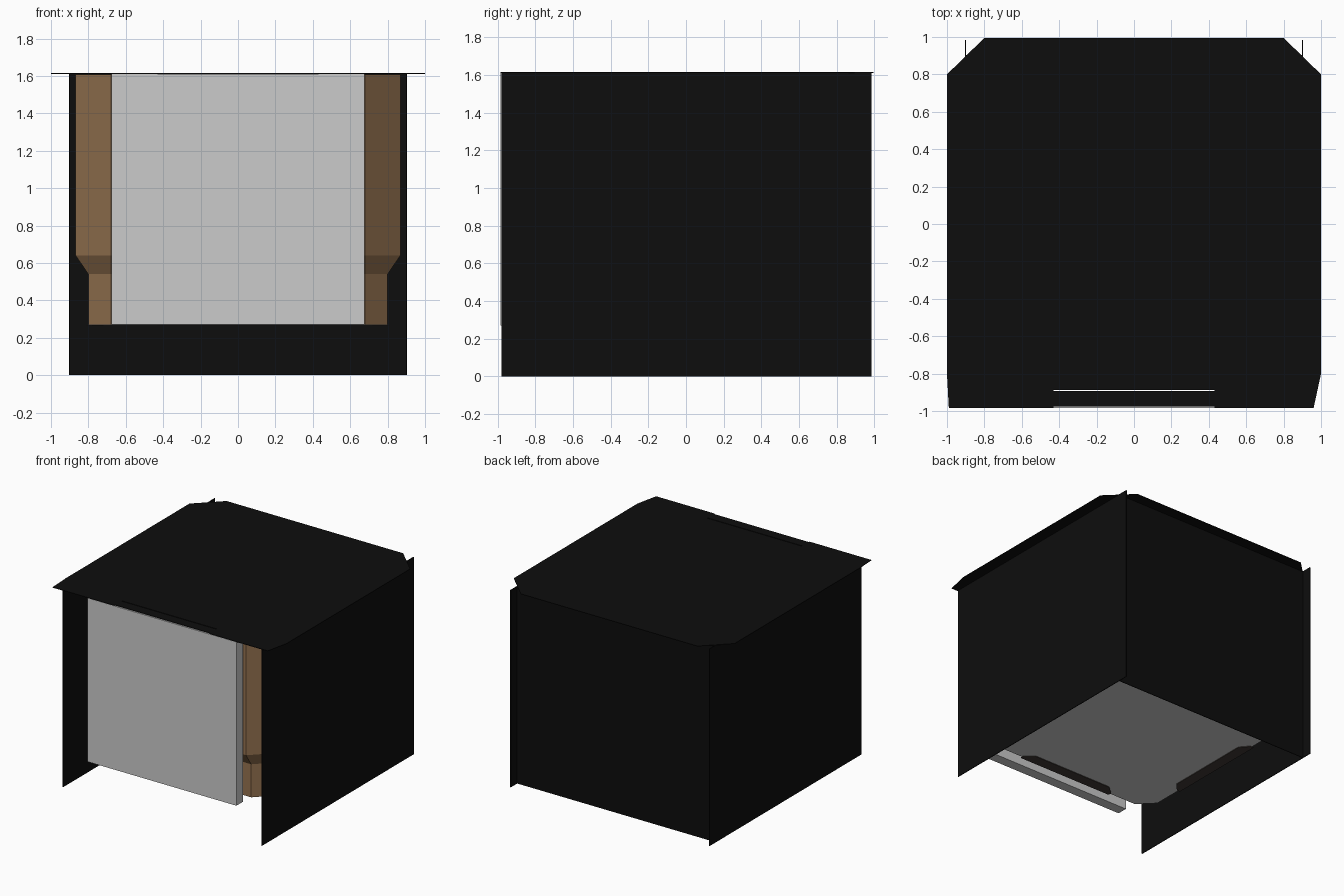
import bpy, bmesh
from math import pi

if "Cube" in bpy.data.objects:
    bpy.data.objects.remove(bpy.data.objects["Cube"])

def material(name, rgb):
    m = bpy.data.materials.new(name)
    m.diffuse_color = (*rgb, 1)
    m.use_nodes = True
    m.node_tree.nodes["Principled BSDF"].inputs["Base Color"].default_value = m.diffuse_color
    return m

BLACK = material("black", (0.004, 0.004, 0.004))
BROWN = material("brown", (0.30, 0.17, 0.08))
DARK = material("dark", (0.05, 0.04, 0.035))

def make(name, verts, faces, mat=None, fix=True):
    me = bpy.data.meshes.new(name)
    me.from_pydata(verts, [], faces)
    bm = bmesh.new()
    bm.from_mesh(me)
    if fix:
        bmesh.ops.recalc_face_normals(bm, faces=bm.faces)
    bm.to_mesh(me)
    bm.free()
    ob = bpy.data.objects.new(name, me)
    bpy.context.collection.objects.link(ob)
    if mat:
        me.materials.append(mat)
    return ob

def prism(name, outline, z0, z1, mat=None):
    n = len(outline)
    v = [(x, y, z) for z in (z0, z1) for x, y in outline]
    f = [tuple(range(n))[::-1], tuple(range(n, 2 * n))]
    f += [(i, (i + 1) % n, n + (i + 1) % n, n + i) for i in range(n)]
    return make(name, v, f, mat)

def box(name, x0, x1, y0, y1, z0, z1, mat=None):
    return prism(name, [(x0, y0), (x1, y0), (x1, y1), (x0, y1)], z0, z1, mat)

def octagon(r, c):
    return [(-c, -r), (c, -r), (r, -c), (r, c), (c, r), (-c, r), (-r, c), (-r, -c)]

TOP = 1.615

# outer wall panels
for side, label in ((-1, "left"), (1, "right")):
    box(label + "_panel", side * 0.9 - 0.003, side * 0.9 + 0.003, -0.98, 0.985, 0, TOP, BLACK)
box("back_panel", -0.9, 0.9, 0.897, 0.903, 0, TOP, BLACK)

# lid with clipped corners, split by a narrow slot at the front
lid = [(-0.99, -0.985), (-0.43, -0.985), (-0.43, -0.887), (0.43, -0.887), (0.43, -0.985),
       (0.96, -0.985), (1, -0.8), (1, 0.8), (0.8, 0.995), (-0.8, 0.995), (-1, 0.8), (-1, -0.8)]
prism("lid", lid, TOP - 0.004, TOP, BLACK)
box("lid_front_flap", -0.43, 0.43, -0.975, -0.893, TOP - 0.004, TOP, BLACK)

# inner octagonal bin, narrower at its foot
rings = [(0.27, 0.80, 0.68), (0.54, 0.80, 0.68), (0.64, 0.868, 0.68), (TOP - 0.006, 0.868, 0.68)]
verts = [(x, y, z) for z, r, c in rings for x, y in octagon(r, c)]
faces = [(8 * k + i, 8 * k + (i + 1) % 8, 8 * k + 8 + (i + 1) % 8, 8 * k + 8 + i)
         for k in range(3) for i in range(8)]
make("bin_walls", verts, faces, BROWN, fix=False)
prism("bin_floor", octagon(0.798, 0.678), 0.268, 0.278)

# dark tabs folded under each edge of the floor
for k, label in enumerate(("front", "right", "back", "left")):
    tab = [(-0.43, -0.81), (0.43, -0.81), (0.43, -0.78), (0.36, -0.72), (-0.36, -0.72), (-0.43, -0.78)]
    ob = prism(label + "_floor_tab", tab, 0.262, 0.267, DARK)
    ob.rotation_euler.z = k * pi / 2

# front door slab
box("front_door", -0.675, 0.675, -0.985, -0.90, 0.27, TOP - 0.005)
